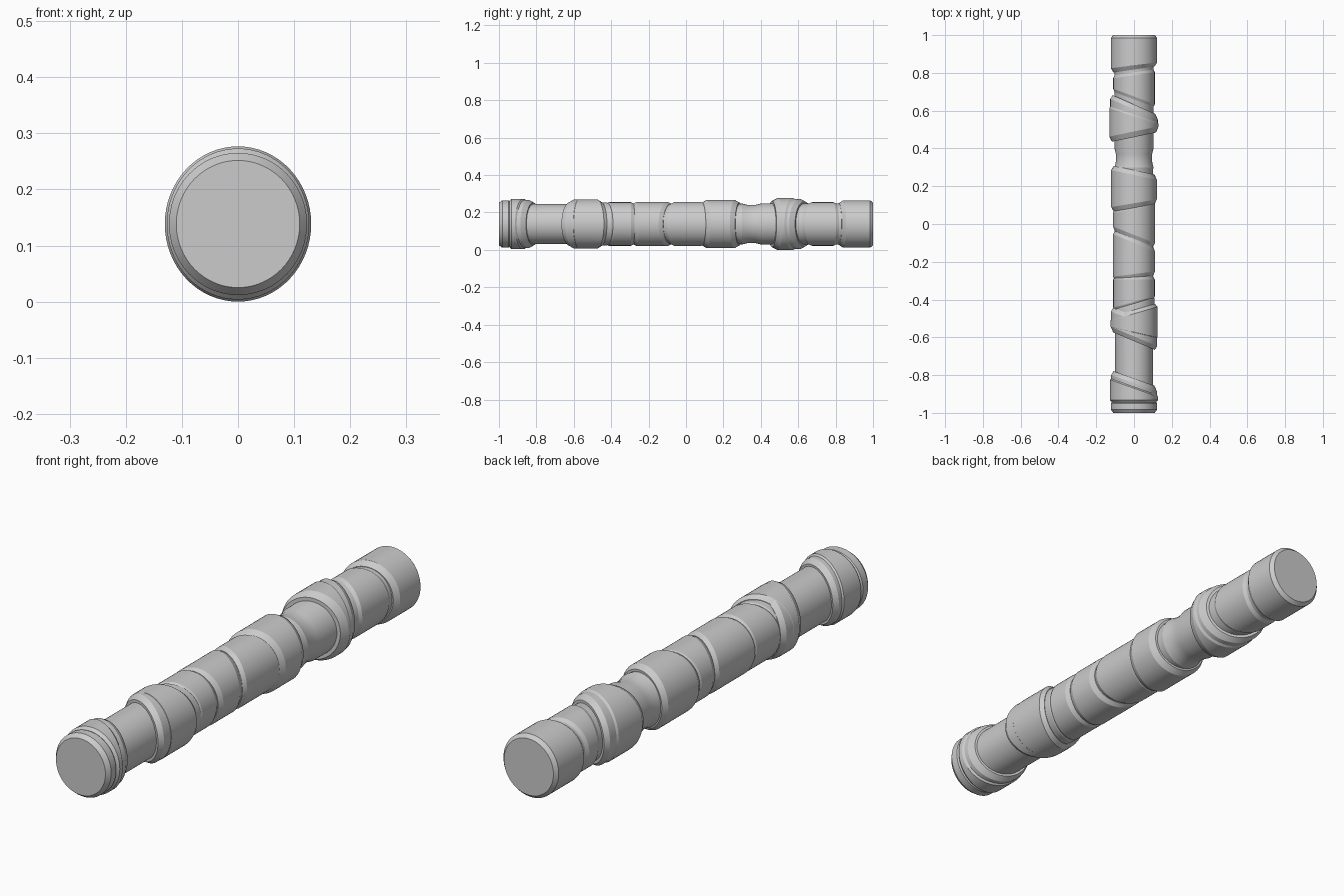
import bpy, bmesh, math

if "Cube" in bpy.data.objects:
    bpy.data.objects.remove(bpy.data.objects["Cube"])

SEGS = 64
AXIS_Z = 0.1385
HALF = 0.12      # ring end heights are given at x = -HALF and x = +HALF


def loft(name, rings, squash=1.06):
    """Capped tube along y; each ring is (y at left, y at right, radius)."""
    bm = bmesh.new()
    loops = []
    for y_left, y_right, r in rings:
        mid, slope = (y_left + y_right) / 2, (y_right - y_left) / (2 * HALF)
        loop = []
        for i in range(SEGS):
            a = 2 * math.pi * i / SEGS
            x = r * math.cos(a)
            loop.append(bm.verts.new((x, mid + slope * x, AXIS_Z + squash * r * math.sin(a))))
        loops.append(loop)
    for a, b in zip(loops, loops[1:]):
        for i in range(SEGS):
            j = (i + 1) % SEGS
            bm.faces.new((a[i], a[j], b[j], b[i]))
    bm.faces.new(loops[0])
    bm.faces.new(loops[-1])
    bmesh.ops.recalc_face_normals(bm, faces=bm.faces)
    mesh = bpy.data.meshes.new(name)
    bm.to_mesh(mesh)
    bm.free()
    ob = bpy.data.objects.new(name, mesh)
    bpy.context.collection.objects.link(ob)
    bpy.context.view_layer.objects.active = ob
    ob.select_set(True)
    bpy.ops.object.shade_smooth_by_angle(angle=math.radians(20))
    ob.select_set(False)


def band(name, low, high, r, bevel=0.025, drop=0.013):
    """Slanted wrap with bevelled rims; low and high are (left y, right y)."""
    loft(name, [(low[0], low[1], r - drop),
                (low[0] + bevel, low[1] + bevel, r),
                (high[0] - bevel, high[1] - bevel, r),
                (high[0], high[1], r - drop)])


# Inner rod with a narrow waist
loft("core_rod", [(y, y, r) for y, r in [
    (-0.97, 0.1), (0.28, 0.1), (0.30, 0.103), (0.33, 0.096),
    (0.37, 0.096), (0.40, 0.103), (0.97, 0.103)]])

# End caps
loft("back_cap", [(0.80, 0.835, 0.108), (0.825, 0.855, 0.123),
                  (0.985, 0.985, 0.123), (1, 1, 0.11)], 1.03)
loft("front_cap", [(-1, -1, 0.11), (-0.982, -0.982, 0.123),
                   (-0.95, -0.95, 0.123), (-0.935, -0.935, 0.112)], 1.03)

# Wraps, from front to back
band("front_wrap_outer", (-0.945, -0.945), (-0.815, -0.90), 0.127, 0.012, 0.01)
band("front_wrap_inner", (-0.93, -0.94), (-0.775, -0.86), 0.121)
band("lower_wrap_wide", (-0.57, -0.67), (-0.44, -0.53), 0.123)
band("lower_wrap_cross", (-0.565, -0.62), (-0.49, -0.42), 0.124, 0.02)
band("grip_wrap_1", (-0.49, -0.50), (-0.45, -0.375), 0.109, 0.015, 0.008)
band("grip_wrap_2", (-0.465, -0.40), (-0.275, -0.275), 0.110, 0.02, 0.009)
band("grip_wrap_3", (-0.30, -0.27), (-0.03, -0.13), 0.111, 0.02, 0.009)
band("grip_wrap_4", (-0.03, -0.125), (0.075, 0.125), 0.111, 0.02, 0.009)
band("middle_wrap", (0.065, 0.105), (0.31, 0.26), 0.121)
band("upper_wrap_wide", (0.46, 0.49), (0.685, 0.58), 0.126)
band("upper_wrap_cross", (0.435, 0.485), (0.64, 0.56), 0.1305, 0.03, 0.014)
band("neck_wrap", (0.70, 0.61), (0.79, 0.825), 0.110, 0.02, 0.009)
